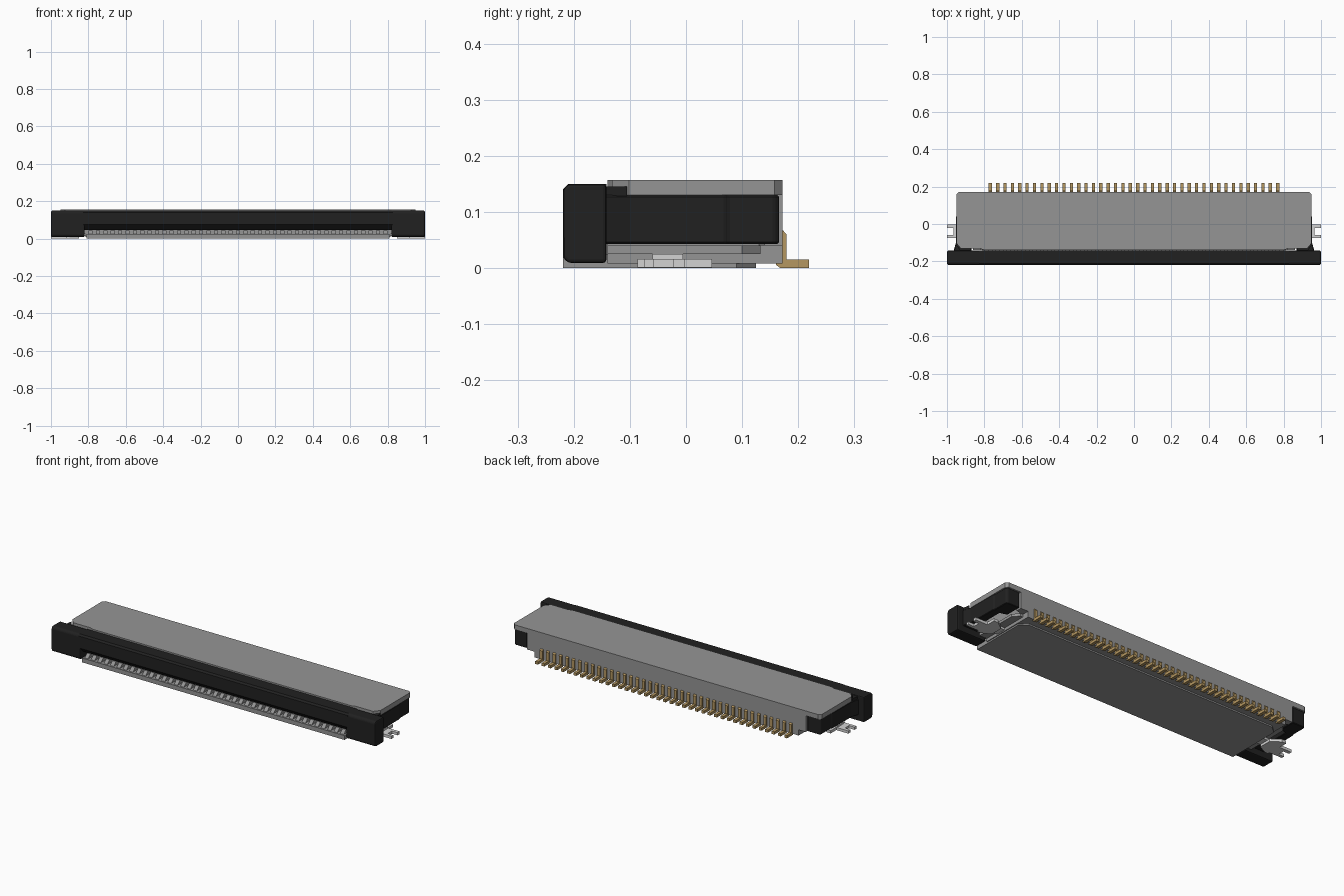
import bpy, bmesh, math
from mathutils import Vector

if "Cube" in bpy.data.objects:
    bpy.data.objects.remove(bpy.data.objects["Cube"])


def material(name, rgb):
    m = bpy.data.materials.new(name)
    m.diffuse_color = (*rgb, 1)
    m.use_nodes = True
    m.node_tree.nodes["Principled BSDF"].inputs["Base Color"].default_value = m.diffuse_color
    return m


GREY = material("housing grey", (0.30, 0.30, 0.30))
BLACK = material("slider black", (0.015, 0.015, 0.015))
GOLD = material("contact gold", (0.46, 0.31, 0.12))
SILVER = material("tab silver", (0.65, 0.65, 0.65))


def add_prism(bm, pts, lo, hi, axis):
    """Extrude a 2D outline along x (pts are y,z) or along z (pts are x,y)."""
    def at(p, t):
        return (t, p[0], p[1]) if axis == "x" else (p[0], p[1], t)
    a = [bm.verts.new(at(p, lo)) for p in pts]
    b = [bm.verts.new(at(p, hi)) for p in pts]
    n = len(pts)
    bm.faces.new(a)
    bm.faces.new(b[::-1])
    for i in range(n):
        bm.faces.new((a[i], b[i], b[(i + 1) % n], a[(i + 1) % n]))


def add_box(bm, x0, x1, y0, y1, z0, z1):
    add_prism(bm, [(x0, y0), (x1, y0), (x1, y1), (x0, y1)], z0, z1, "z")


def finish(name, bm, mat, mirror=False, bevel=0, segs=2):
    bmesh.ops.recalc_face_normals(bm, faces=bm.faces)
    me = bpy.data.meshes.new(name)
    bm.to_mesh(me)
    bm.free()
    me.materials.append(mat)
    ob = bpy.data.objects.new(name, me)
    bpy.context.collection.objects.link(ob)
    if bevel:
        b = ob.modifiers.new("bevel", "BEVEL")
        b.width, b.segments = bevel, segs
        b.limit_method = "ANGLE"
    if mirror:
        m = ob.modifiers.new("mirror", "MIRROR")
        m.use_mirror_merge = False
    return ob


def both_sides(half):
    """Complete an outline given its +x half, ordered front to back."""
    return half + [(-x, y) for x, y in reversed(half)]


# Housing lid, notched along the front and chamfered at the corners
bm = bmesh.new()
add_prism(bm, both_sides([(0.80, -0.14), (0.82, -0.132), (0.925, -0.132),
                          (0.95, -0.102), (0.95, 0.158), (0.936, 0.172)]),
          0.13, 0.157, "z")
finish("housing_lid", bm, GREY)

# Housing core with wider rear wall, stepped down to the base
bm = bmesh.new()
add_prism(bm, both_sides([(0.82, -0.14), (0.82, 0.13), (0.86, 0.14), (0.86, 0.172)]),
          0.04, 0.13, "z")
add_box(bm, -0.815, 0.815, -0.14, 0.172, 0.008, 0.04)
finish("housing_core", bm, GREY)

# Base plate reaching forward under the cable slot
bm = bmesh.new()
add_prism(bm, both_sides([(0.81, -0.219), (0.81, 0.09), (0.77, 0.125)]), 0, 0.008, "z")
add_box(bm, -0.81, 0.81, -0.219, -0.14, 0.008, 0.024)
finish("base_plate", bm, GREY)

# Side ledges under the slider arms
bm = bmesh.new()
add_prism(bm, [(0.815, -0.14), (0.86, -0.14), (0.86, 0.10), (0.83, 0.133), (0.815, 0.133)],
          0.025, 0.04, "z")
finish("side_ledge", bm, GREY, mirror=True)

# Comb of ribs in the slot mouth, between the contacts
PINS, PITCH = 40, 0.0394
bm = bmesh.new()
for i in range(PINS + 1):
    x = (i - PINS / 2) * PITCH
    add_prism(bm, [(-0.212, 0.022), (-0.19, 0.043), (-0.13, 0.043), (-0.13, 0.022)],
              x - 0.011, x + 0.011, "x")
finish("slot_ribs", bm, GREY)

# Slider front bar: sloping centre span and full-height ends
bm = bmesh.new()
add_prism(bm, [(-0.219, 0.075), (-0.219, 0.141), (-0.21, 0.15), (-0.142, 0.15),
               (-0.142, 0.046), (-0.19, 0.046)], -0.83, 0.83, "x")
finish("slider_bar", bm, BLACK)
bm = bmesh.new()
add_prism(bm, [(-0.219, 0.018), (-0.219, 0.141), (-0.21, 0.15), (-0.142, 0.15),
               (-0.142, 0.009), (-0.21, 0.009)], 0.82, 0.999, "x")
finish("slider_end", bm, BLACK, mirror=True, bevel=0.006)

# Slider arms with a hooked block at the rear
bm = bmesh.new()
add_prism(bm, [(0.87, -0.145), (0.965, -0.145), (0.952, -0.10), (0.95, 0.07),
               (0.945, 0.075), (0.945, 0.157), (0.937, 0.166), (0.865, 0.166),
               (0.865, 0.075), (0.905, 0.065), (0.905, -0.09), (0.87, -0.11)],
          0.043, 0.13, "z")
finish("slider_arm", bm, BLACK, mirror=True, bevel=0.003, segs=1)

# Gusset filling the lid corner notch
bm = bmesh.new()
add_prism(bm, [(0.925, -0.143), (0.96, -0.143), (0.954, -0.105)], 0.128, 0.145, "z")
finish("slider_gusset", bm, BLACK, mirror=True)

# L-shaped contact tails along the back
bm = bmesh.new()
for i in range(PINS):
    x = (i - (PINS - 1) / 2) * PITCH
    add_prism(bm, [(0.16, 0.006), (0.168, 0), (0.219, 0), (0.219, 0.015), (0.179, 0.015),
                   (0.179, 0.06), (0.173, 0.067), (0.16, 0.067)],
              x - 0.0085, x + 0.0085, "x")
finish("contact_tails", bm, GOLD)

# Solder tabs: raised root plate and a forked foot
bm = bmesh.new()
add_box(bm, 0.81, 0.93, -0.06, -0.005, 0.014, 0.025)
add_prism(bm, [(0.85, -0.06), (0.90, -0.086), (0.92, -0.086), (0.92, -0.075), (0.999, -0.075),
               (0.999, -0.058), (0.965, -0.058), (0.965, -0.022), (0.999, -0.022),
               (0.999, -0.003), (0.925, -0.003), (0.925, 0.046), (0.90, 0.046), (0.85, 0.01)],
          0.001, 0.016, "z")
finish("solder_tab", bm, SILVER, mirror=True)
